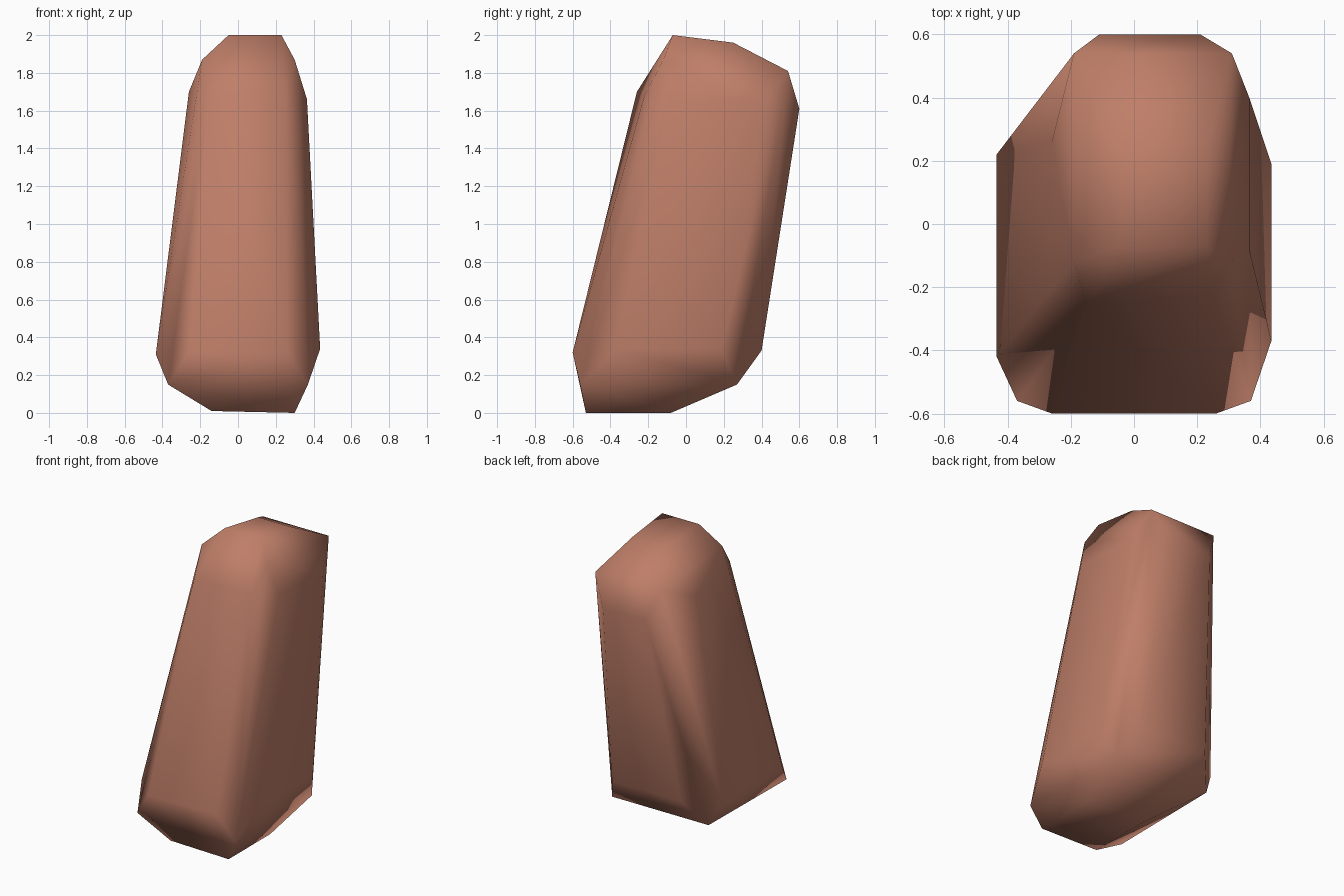
import bpy, bmesh

if "Cube" in bpy.data.objects:
    bpy.data.objects.remove(bpy.data.objects["Cube"])

# Single reddish clay colour
clay = bpy.data.materials.new("terracotta_clay")
clay.diffuse_color = (0.52, 0.21, 0.14, 1)
clay.use_nodes = True
clay.node_tree.nodes["Principled BSDF"].inputs["Base Color"].default_value = clay.diffuse_color

# Leaning stone described by a few cross-sections, base to crown
sections = [
    # footprint
    [(-.14, -.53, .01), (.3, -.53, 0), (.3, -.08, 0), (-.14, -.08, .01)],
    # lower bevel corners
    [(.37, -.56, .15), (.37, .27, .15), (-.36, .27, .15), (-.37, -.56, .15)],
    # widest waist, corners cut
    [(-.26, -.6, .32), (.26, -.6, .32), (.435, -.37, .34), (.435, .19, .34),
     (.28, .4, .33), (-.24, .4, .33), (-.435, .22, .31), (-.435, -.42, .31)],
    # shoulder, corners cut
    [(-.15, -.26, 1.7), (.25, -.22, 1.68), (.365, -.08, 1.66), (.365, .4, 1.64),
     (.21, .6, 1.61), (-.11, .6, 1.61), (-.26, .26, 1.69), (-.26, .09, 1.7)],
    # upper bevel corners
    [(-.19, -.12, 1.87), (.3, -.12, 1.87), (.31, .54, 1.81), (-.19, .54, 1.81)],
    # crown
    [(-.05, -.07, 2), (.23, -.07, 2), (.23, .25, 1.96), (-.02, .25, 1.96)],
]

# Wrap the sections in a convex skin
bm = bmesh.new()
for section in sections:
    for p in section:
        bm.verts.new(p)
bmesh.ops.convex_hull(bm, input=bm.verts[:])
bmesh.ops.delete(bm, geom=[v for v in bm.verts if not v.link_faces], context='VERTS')
bmesh.ops.dissolve_limit(bm, angle_limit=0.04, verts=bm.verts[:], edges=bm.edges[:])
bmesh.ops.recalc_face_normals(bm, faces=bm.faces[:])
for f in bm.faces:
    f.smooth = True

mesh = bpy.data.meshes.new("leaning_stone")
bm.to_mesh(mesh)
bm.free()
mesh.materials.append(clay)
stone = bpy.data.objects.new("leaning_stone", mesh)
bpy.context.collection.objects.link(stone)
